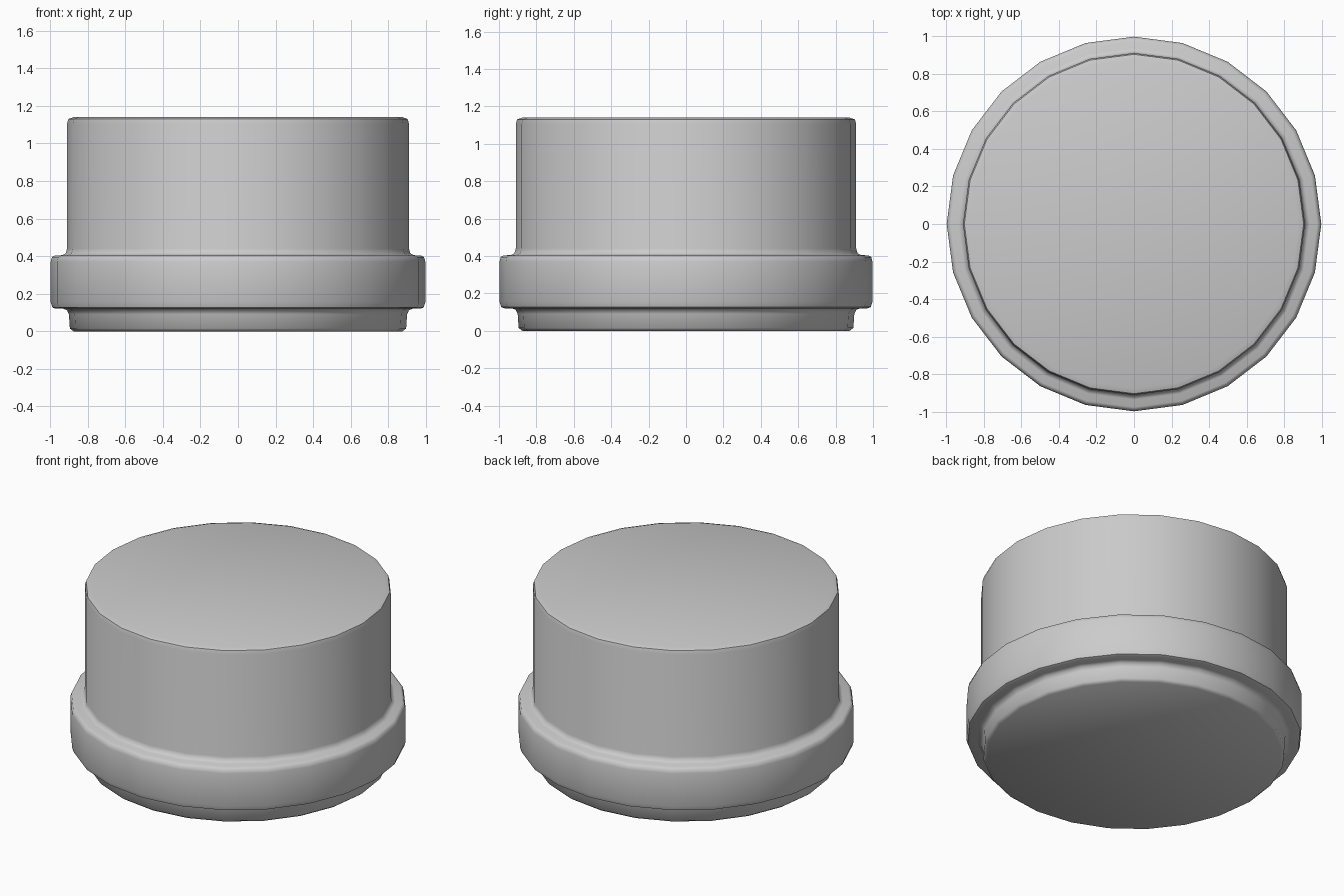
import bpy, bmesh, math

if "Cube" in bpy.data.objects:
    bpy.data.objects.remove(bpy.data.objects["Cube"])

SIDES = 24

# Half profile (radius, height) from bottom to top: foot, wide band, body
PROFILE = [
    (0.875, 0.0), (0.895, 0.015), (0.90, 0.09), (0.91, 0.112), (0.93, 0.12),
    (0.97, 0.12), (0.988, 0.127), (0.997, 0.155),
    (0.997, 0.37), (0.99, 0.395), (0.975, 0.403),
    (0.935, 0.405), (0.917, 0.415), (0.91, 0.44),
    (0.91, 1.105), (0.903, 1.13), (0.875, 1.14),
]

bm = bmesh.new()

# One ring of vertices per profile point
rings = []
for r, z in PROFILE:
    rings.append([bm.verts.new((r * math.cos(2 * math.pi * i / SIDES),
                                r * math.sin(2 * math.pi * i / SIDES), z))
                  for i in range(SIDES)])

# Side walls
for low, high in zip(rings, rings[1:]):
    for i in range(SIDES):
        j = (i + 1) % SIDES
        bm.faces.new((low[i], low[j], high[j], high[i]))

# Flat bottom and top
bm.faces.new(list(reversed(rings[0])))
bm.faces.new(rings[-1])

mesh = bpy.data.meshes.new("round_cap")
bm.to_mesh(mesh)
bm.free()
cap = bpy.data.objects.new("round_cap", mesh)
bpy.context.collection.objects.link(cap)

# Soft shading over the rounded rims
bpy.context.view_layer.objects.active = cap
cap.select_set(True)
bpy.ops.object.shade_smooth_by_angle(angle=math.radians(50))
